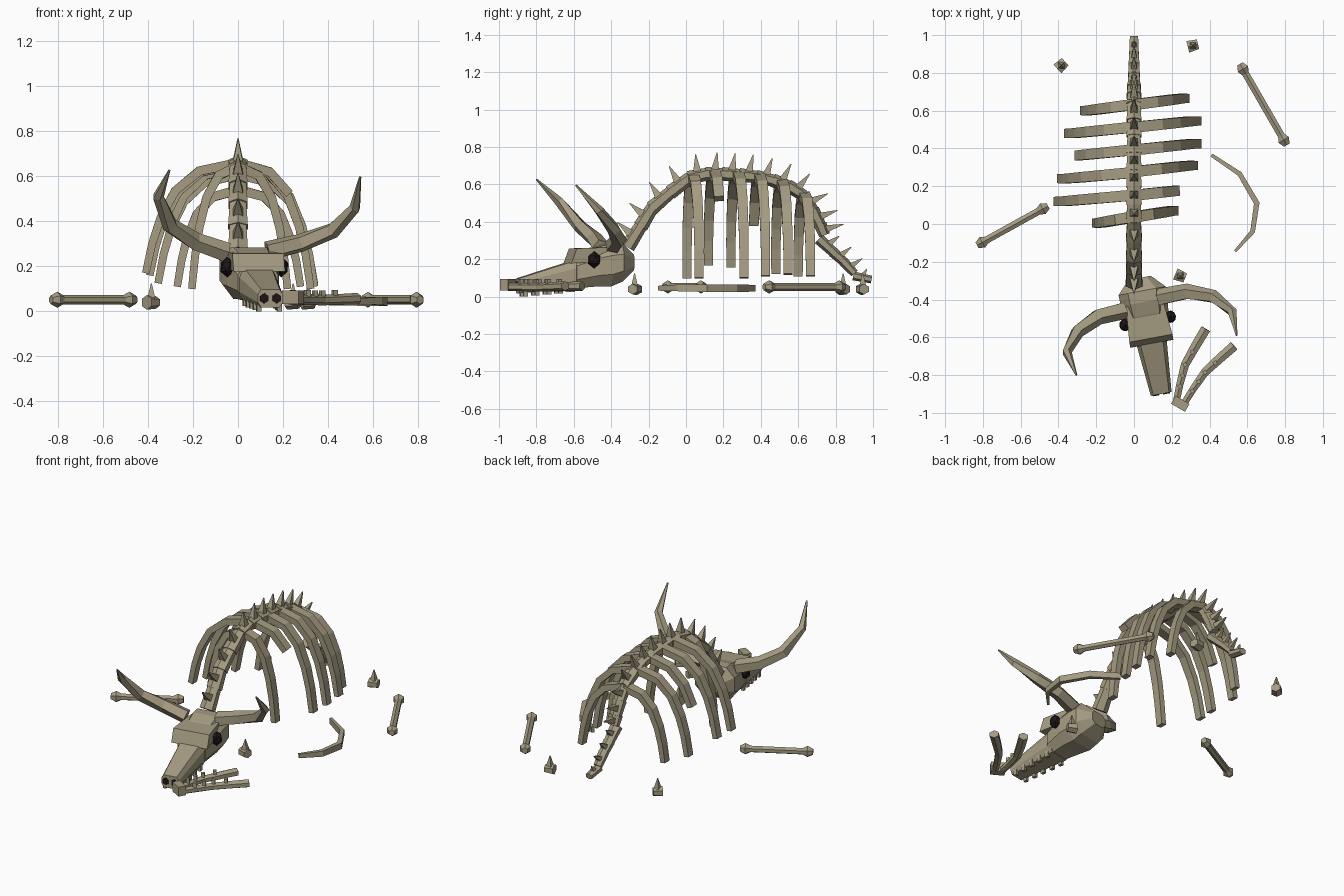
import bpy, bmesh, math
from mathutils import Vector, Matrix

if "Cube" in bpy.data.objects:
    bpy.data.objects.remove(bpy.data.objects["Cube"])


def material(name, col):
    m = bpy.data.materials.new(name)
    m.diffuse_color = (*col, 1)
    m.use_nodes = True
    m.node_tree.nodes["Principled BSDF"].inputs["Base Color"].default_value = m.diffuse_color
    return m


BONE = material("old bone", (0.375, 0.33, 0.222))
DARK = material("dark socket", (0.014, 0.008, 0.009))


def finish(name, bm, mat=BONE, matrix=None):
    bmesh.ops.recalc_face_normals(bm, faces=bm.faces)
    me = bpy.data.meshes.new(name)
    bm.to_mesh(me)
    bm.free()
    me.materials.append(mat)
    ob = bpy.data.objects.new(name, me)
    if matrix:
        ob.matrix_world = matrix
    bpy.context.collection.objects.link(ob)
    return ob


def loft(bm, rings):
    rows = [[bm.verts.new(p) for p in r] for r in rings]
    n = len(rows[0])
    for a, b in zip(rows, rows[1:]):
        for i in range(n):
            j = (i + 1) % n
            bm.faces.new((a[i], a[j], b[j], b[i]))
    bm.faces.new(rows[0])
    bm.faces.new(rows[-1])


def tube(bm, pts, sizes, n=4, up=(0, 0, 1)):
    """Sweep an n-gon; sizes are half extents (across, along up)."""
    pts = [Vector(p) for p in pts]
    up, rings, k = Vector(up), [], 1 / math.cos(math.pi / n)
    for i, p in enumerate(pts):
        t = (pts[min(i + 1, len(pts) - 1)] - pts[max(i - 1, 0)]).normalized()
        s = t.cross(up).normalized()
        u = s.cross(t)
        w, h = sizes[i]
        rings.append([p + s * (w * k * math.cos(a)) + u * (h * k * math.sin(a))
                      for a in [(j + 0.5) * 2 * math.pi / n for j in range(n)]])
    loft(bm, rings)


def spike(bm, base, tip, r, up=(1, 0, 0)):
    tube(bm, [base, tip], [(r, r), (0.002, 0.002)], 4, up)


def box(bm, c, size, rot=0):
    m = Matrix.Translation(c) @ Matrix.Rotation(rot, 4, 'Z') @ Matrix.Diagonal((*size, 1))
    bmesh.ops.create_cube(bm, size=1, matrix=m)


# Spine: one tapered block and one spike per vertebra
SPINE = [(-.31, .27), (-.24, .38), (-.18, .475), (-.08, .56), (.02, .635), (.11, .655), (.2, .655),
         (.29, .65), (.38, .64), (.47, .62), (.55, .59), (.63, .54), (.68, .46), (.72, .38), (.74, .33)]
TAIL = [(.715, .305), (.79, .235), (.845, .185), (.9, .125)]
TAIL_TIP = [(.9, .11), (.99, .092)]


def vertebrae(name, path, r0, r1, length):
    bm = bmesh.new()
    n = len(path) - 1
    for i in range(n):
        a, b = Vector((0, *path[i])), Vector((0, *path[i + 1]))
        r = r0 + (r1 - r0) * i / max(n - 1, 1)
        d = (b - a).normalized()
        nor = Vector((0, -d.z, d.y))
        tube(bm, [a - d * .006, b + d * .002], [(r, r * .8), (r * .84, r * .68)], 6, nor)
        m = (a + b) / 2
        spike(bm, m + nor * r * .6, m + nor * length + d * .012, r * .5)
    finish(name, bm)


vertebrae("spine", SPINE, .044, .038, .116)
vertebrae("tail", TAIL, .034, .029, .085)
vertebrae("tail_tip", TAIL_TIP, .026, .026, .05)


def spine_z(y):
    for (a, za), (b, zb) in zip(SPINE, SPINE[1:]):
        if a <= y <= b:
            return za + (zb - za) * (y - a) / (b - a)
    return SPINE[-1][1]


# Ribs: (side, end y, half width, end z, points kept; fewer means broken)
ARC = [(.02, 0), (.42, .07), (.68, .25), (.84, .50), (.93, .73), (1, 1)]
RIBS = [(1, .07, .22, .10, 6), (1, .185, .335, .12, 3), (1, .31, .323, .10, 6),
        (1, .425, .34, .11, 6), (1, .545, .34, .12, 6), (1, .665, .278, .11, 6),
        (-1, .005, .205, .10, 6), (-1, .12, .41, .17, 6), (-1, .24, .392, .16, 6),
        (-1, .36, .355, .13, 4), (-1, .48, .355, .125, 6), (-1, .60, .27, .11, 6)]
bm = bmesh.new()
for side, y, w, z, keep in RIBS:
    y0 = y - side * .033
    top = spine_z(y0) + .003
    pts = [(side * w * fx, y0 + (y - y0) * min(1, fx * 1.1), top + (z - top) * fz) for fx, fz in ARC]
    tube(bm, pts[:keep], [(.0215 - .001 * i, .029 - .001 * i) for i in range(keep)], 4, (0, 1, 0))
finish("ribs", bm)

# Skull, built facing -y, then turned
HEAD = Matrix.Translation((.03, -.285, 0)) @ Matrix.Rotation(math.radians(10.5), 4, 'Z')


def section(s, w, lo, hi, c=.6):
    m, q = (lo + hi) / 2, (hi - lo) * .22
    return [(w * c, -s, hi), (w, -s, m + q), (w, -s, m - q), (w * c, -s, lo),
            (-w * c, -s, lo), (-w, -s, m - q), (-w, -s, m + q), (-w * c, -s, hi)]


bm = bmesh.new()
loft(bm, [section(0, .06, .14, .225), section(.07, .127, .08, .285), section(.13, .125, .055, .285),
          section(.2, .118, .055, .265), section(.32, .09, .045, .21)])
loft(bm, [section(.3, .085, .045, .2, .75), section(.625, .056, .018, .098, .75)])
finish("skull", bm, BONE, HEAD)

bm = bmesh.new()
loft(bm, [[(w, -s, z1), (w, -s - d, z0), (-w, -s - d, z0), (-w, -s, z1)]
          for s, w, d, z0, z1 in [(.14, .10, 0, .19, .264), (.325, .116, .03, .178, .258)]])
finish("brow", bm, BONE, HEAD)

bm = bmesh.new()
for side in (-1, 1):
    for i in range(5):
        s = .34 + i * .063
        box(bm, (side * (.062 - i * .004), -s, .045 - i * .006), (.02, .024, .042))
finish("upper_teeth", bm, BONE, HEAD)

bm = bmesh.new()
for side in (-1, 1):
    bmesh.ops.create_icosphere(bm, subdivisions=1, radius=1, matrix=Matrix.Translation(
        (side * .122, -.232, .197)) @ Matrix.Diagonal((.034, .037, .046, 1)))
    x = side * .028
    tube(bm, [(x, -.61, .058), (x, -.63, .058)], [(.018, .02)] * 2, 6)
finish("eyes_and_nostrils", bm, DARK, HEAD)

# Horns
HORN_R = [(.039, .037), (.036, .034), (.03, .03), (.021, .021), (.004, .004)]
for name, pts in [
    ("left_horn", [(-.05, -.455, .262), (-.19, -.49, .31), (-.3, -.57, .38), (-.355, -.68, .51), (-.305, -.80, .627)]),
    ("right_horn", [(.13, -.39, .268), (.28, -.36, .305), (.42, -.385, .36), (.52, -.465, .46), (.543, -.59, .597)])]:
    bm = bmesh.new()
    tube(bm, pts, HORN_R, 5)
    finish(name, bm)

# Loose lower jaw with teeth
bm = bmesh.new()
box(bm, (.245, -.952, .064), (.085, .048, .06), math.radians(-30))
for pts in ([(.225, -.935, .052), (.27, -.745, .05), (.38, -.555, .057)],
            [(.265, -.95, .052), (.375, -.785, .05), (.53, -.645, .057)]):
    a, b, c = map(Vector, pts)
    q = (a + b) / 2 + (b - c) * .04, (b + c) / 2 + (b - a) * .03
    tube(bm, [a, q[0], b, q[1], c], [(.018, .018), (.019, .019), (.022, .02), (.025, .021), (.026, .022)], 6)
    for t in (.4, .7, 1.0, 1.35):
        p = a.lerp(b, t) if t <= 1 else b.lerp(c, t - 1)
        box(bm, p + Vector((0, 0, .025)), (.021, .021, .036), .5)
finish("lower_jaw", bm)

# Fallen rib
bm = bmesh.new()
tube(bm, [(.41, .365, .045), (.56, .265, .045), (.65, .11, .045), (.628, -.04, .047), (.535, -.145, .045)],
     [(.009, .018), (.013, .02), (.015, .02), (.013, .018), (.007, .013)], 4)
finish("fallen_rib", bm)

# Limb bones with knobbed ends
bm = bmesh.new()
for a, b in [((.577, .82, .052), (.793, .445, .052)), ((-.483, .08, .052), (-.803, -.097, .052))]:
    a, b = Vector(a), Vector(b)
    d = (b - a).normalized()
    tube(bm, [a, b], [(.019, .018)] * 2, 6)
    for p in (a, b):
        tube(bm, [p + d * o for o in (-.032, 0, .032)], [(r, r) for r in (.017, .031, .017)], 6)
finish("limb_bones", bm)

# Scattered vertebrae
bm = bmesh.new()
for x, y, rot in [(-.385, .84, .75), (.312, .945, .25), (.245, -.275, -.4)]:
    d = Vector((math.cos(rot), math.sin(rot), 0)) * .028
    c = Vector((x, y, .04))
    tube(bm, [c - d, c + d], [(.031, .028), (.026, .024)], 6)
    spike(bm, c + Vector((0, 0, .02)), c + Vector((0, 0, .085)), .017)
finish("scattered_vertebrae", bm)
